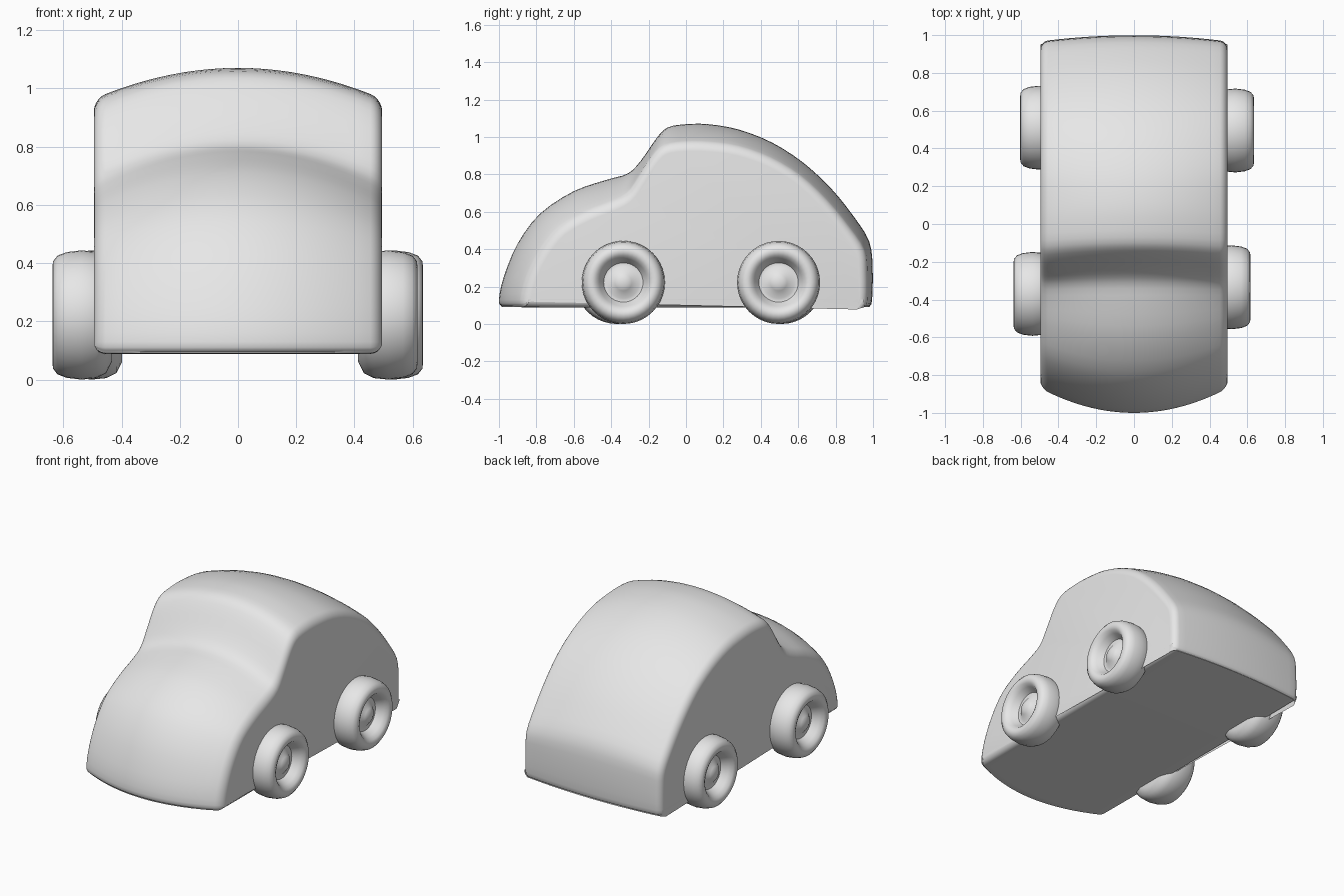
import bpy, bmesh, math
from mathutils import Vector

cube = bpy.data.objects.get("Cube")
if cube:
    bpy.data.objects.remove(cube, do_unlink=True)

grey = bpy.data.materials.new("plain_grey")
grey.use_nodes = True
grey.diffuse_color = (0.8, 0.8, 0.8, 1)
grey.node_tree.nodes["Principled BSDF"].inputs["Base Color"].default_value = (0.8, 0.8, 0.8, 1)


def make_object(name, bm, angle):
    bmesh.ops.recalc_face_normals(bm, faces=bm.faces[:])
    mesh = bpy.data.meshes.new(name)
    bm.to_mesh(mesh)
    bm.free()
    mesh.materials.append(grey)
    ob = bpy.data.objects.new(name, mesh)
    bpy.context.collection.objects.link(ob)
    bpy.ops.object.select_all(action='DESELECT')
    ob.select_set(True)
    bpy.context.view_layer.objects.active = ob
    bpy.ops.object.shade_smooth_by_angle(angle=math.radians(angle))
    return ob


def smooth_loop(pts, steps=3):
    """Catmull-Rom resampling of a closed loop."""
    out, n = [], len(pts)
    for i in range(n):
        a, b, c, d = (pts[(i + k) % n] for k in (-1, 0, 1, 2))
        for s in range(steps):
            t = s / steps
            out.append(0.5 * (2 * b + (c - a) * t + (2 * a - 5 * b + 4 * c - d) * t * t
                              + (3 * b - a - 3 * c + d) * t ** 3))
    return out


def inset_loop(pts, d):
    """Move a clockwise loop inwards by d."""
    out, n = [], len(pts)
    for i in range(n):
        tan = (pts[(i + 1) % n] - pts[i - 1]).normalized()
        out.append(pts[i] + Vector((tan.y, -tan.x)) * d)
    return out


def bridge(bm, rings):
    for r0, r1 in zip(rings, rings[1:]):
        n = len(r0)
        for i in range(n):
            bm.faces.new((r0[i], r0[(i + 1) % n], r1[(i + 1) % n], r1[i]))


# Body: (y, z) side profiles, at the centre line and at the flanks
centre = [(-0.94, 0.09), (-0.985, 0.095), (-1.0, 0.13), (-0.975, 0.25), (-0.9, 0.43),
          (-0.78, 0.59), (-0.6, 0.71), (-0.42, 0.772), (-0.31, 0.805), (-0.24, 0.875),
          (-0.16, 0.99), (-0.1, 1.05), (0.0, 1.068), (0.12, 1.068), (0.28, 1.04),
          (0.46, 0.97), (0.63, 0.86), (0.78, 0.72), (0.9, 0.57), (0.98, 0.44),
          (0.998, 0.3), (0.995, 0.13), (0.98, 0.095), (0.94, 0.09), (0.5, 0.088), (-0.5, 0.088)]
flank = [(-0.81, 0.09), (-0.855, 0.095), (-0.87, 0.13), (-0.84, 0.25), (-0.77, 0.39),
         (-0.67, 0.51), (-0.53, 0.59), (-0.41, 0.638), (-0.32, 0.685), (-0.26, 0.77),
         (-0.19, 0.88), (-0.12, 0.945), (-0.01, 0.963), (0.12, 0.961), (0.28, 0.94),
         (0.45, 0.88), (0.61, 0.785), (0.75, 0.655), (0.87, 0.51), (0.95, 0.39),
         (0.965, 0.28), (0.965, 0.13), (0.95, 0.095), (0.91, 0.09), (0.5, 0.088), (-0.5, 0.088)]

half, edge = 0.495, 0.04
stations = [(x / 10 * (half - edge), 0.0) for x in range(11)]
for k in range(1, 6):
    a = k / 5 * math.pi / 2
    stations.append((half - edge + edge * math.sin(a), edge * (1 - math.cos(a))))
stations = [(-x, d) for x, d in reversed(stations[1:])] + stations

bm = bmesh.new()
rings = []
for x, d in stations:
    t = (x / half) ** 2
    loop = smooth_loop([Vector(c).lerp(Vector(f), t) for c, f in zip(centre, flank)])
    if d:
        loop = inset_loop(loop, d)
    rings.append([bm.verts.new((x, p.x, p.y)) for p in loop])
bridge(bm, rings)
bm.faces.new(rings[0])
bm.faces.new(rings[-1])
make_object("body", bm, 40)

# Wheels: one lathed tyre with a dished hub, given as (radius, depth from outer face)
wheel_profile = [(0.02, 0.03), (0.045, 0.04), (0.085, 0.072), (0.105, 0.07), (0.128, 0.03),
                 (0.145, 0.008), (0.165, 0.0), (0.185, 0.003), (0.204, 0.018), (0.216, 0.05),
                 (0.222, 0.1), (0.217, 0.15), (0.2, 0.185), (0.16, 0.205)]


def add_wheel(name, outer_x, y, segments=40):
    side = math.copysign(1, outer_x)
    bm = bmesh.new()
    rings = []
    for r, depth in wheel_profile:
        rings.append([bm.verts.new((outer_x - side * depth,
                                    y + r * math.cos(2 * math.pi * i / segments),
                                    0.222 + r * math.sin(2 * math.pi * i / segments)))
                      for i in range(segments)])
    bridge(bm, rings)
    bm.faces.new(rings[0])
    bm.faces.new(rings[-1])
    make_object(name, bm, 50)


add_wheel("front_left_wheel", 0.617, -0.335)
add_wheel("front_right_wheel", -0.638, -0.37)
add_wheel("rear_left_wheel", 0.636, 0.495)
add_wheel("rear_right_wheel", -0.603, 0.51)
